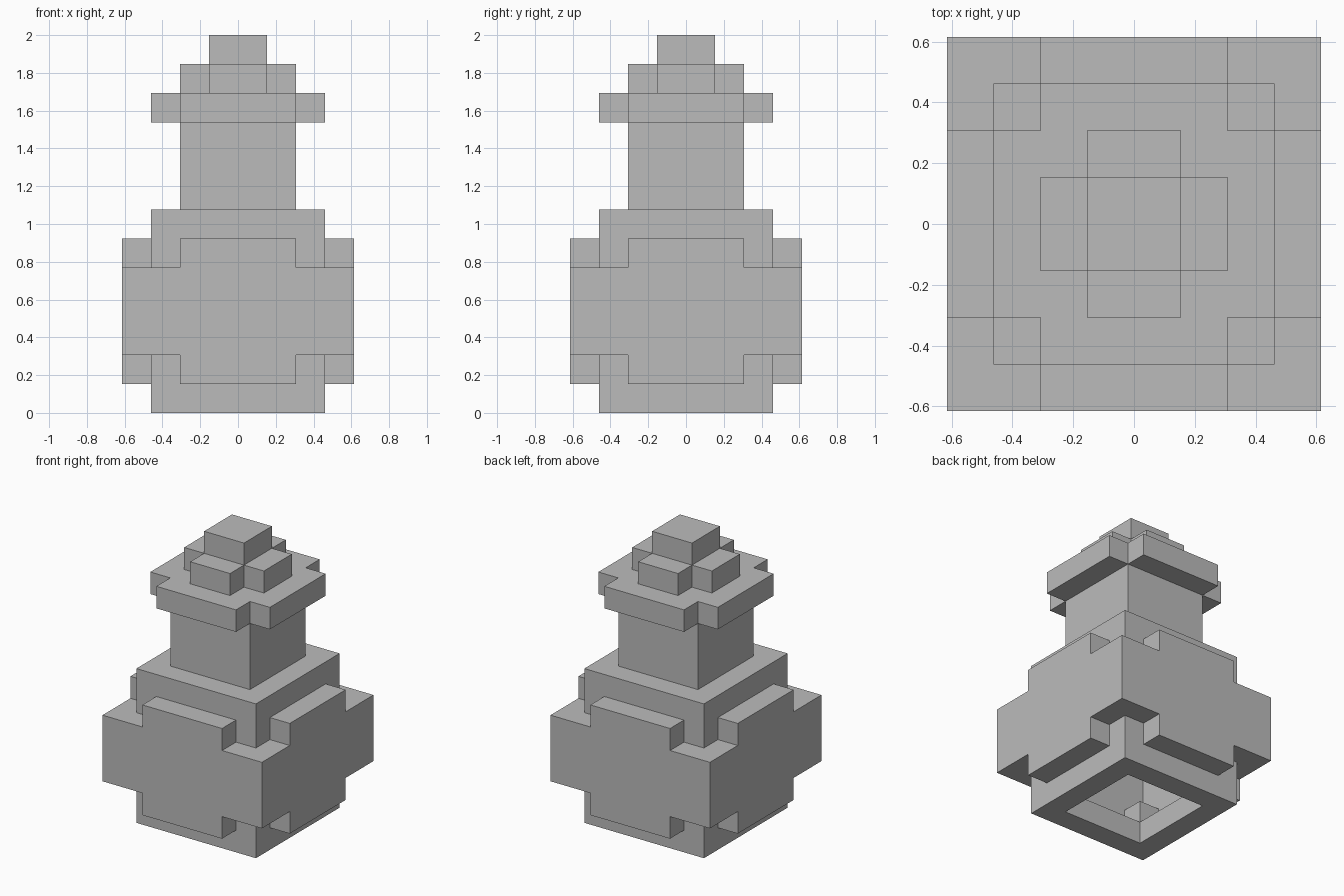
import bpy
import bmesh
import math
from mathutils import Vector

cube = bpy.data.objects.get("Cube")
if cube:
    bpy.data.objects.remove(cube, do_unlink=True)

HEIGHT = 13            # height in blocks
U = 2 / HEIGHT         # block size

grey = bpy.data.materials.new("plain_grey")
grey.use_nodes = True
grey.diffuse_color = (0.5, 0.5, 0.5, 1)
grey.node_tree.nodes["Principled BSDF"].inputs["Base Color"].default_value = (0.5, 0.5, 0.5, 1)


# Footprints, as sets of block columns
def rect(a, b):
    return {(x, y) for x in range(-a, a) for y in range(-b, b)}


def square(a):
    return rect(a, a)


def plus(a, b):
    return rect(a, b) | rect(b, a)


# Each part: runs of (layer count, outer footprint, hollow footprint), bottom up
PARTS = {
    "base_ring": [(1, square(3), square(2))],
    "body": [
        (1, plus(4, 2) | square(3), plus(3, 2)),
        (3, square(4), square(3)),
        (1, plus(4, 2) | square(3), plus(3, 2)),
    ],
    "shoulder": [(1, square(3), square(2))],
    "neck": [(3, square(2), square(1))],
    "rim": [(1, plus(3, 2), plus(2, 1))],
    "stopper": [(1, plus(2, 1), square(1)), (1, square(1), set())],
}

# Stack the layers into one set of solid blocks
solid, cells_of, z = set(), {}, 0
for name, runs in PARTS.items():
    cells_of[name] = set()
    for count, outer, hollow in runs:
        for _ in range(count):
            cells_of[name] |= {(x, y, z) for x, y in outer - hollow}
            z += 1
    solid |= cells_of[name]


# Skin the exposed block sides of a part and merge them into flat panels
def build(name, cells):
    bm = bmesh.new()
    for cell in sorted(cells):
        centre = Vector(cell) + Vector((0.5, 0.5, 0.5))
        for axis in range(3):
            for sign in (-1, 1):
                n = Vector((0, 0, 0))
                n[axis] = sign
                if tuple(int(c + d) for c, d in zip(cell, n)) in solid:
                    continue
                s = Vector((0, 0, 0))
                s[(axis + 1) % 3] = 0.5
                t = n.cross(s)
                mid = centre + n / 2
                corners = (mid - s - t, mid + s - t, mid + s + t, mid - s + t)
                bm.faces.new([bm.verts.new(c * U) for c in corners])
    bmesh.ops.remove_doubles(bm, verts=bm.verts[:], dist=U / 100)
    bmesh.ops.dissolve_limit(bm, angle_limit=math.radians(1),
                             verts=bm.verts[:], edges=bm.edges[:])
    mesh = bpy.data.meshes.new(name)
    bm.to_mesh(mesh)
    bm.free()
    mesh.materials.append(grey)
    bpy.context.collection.objects.link(bpy.data.objects.new(name, mesh))


for part, part_cells in cells_of.items():
    build(part, part_cells)
